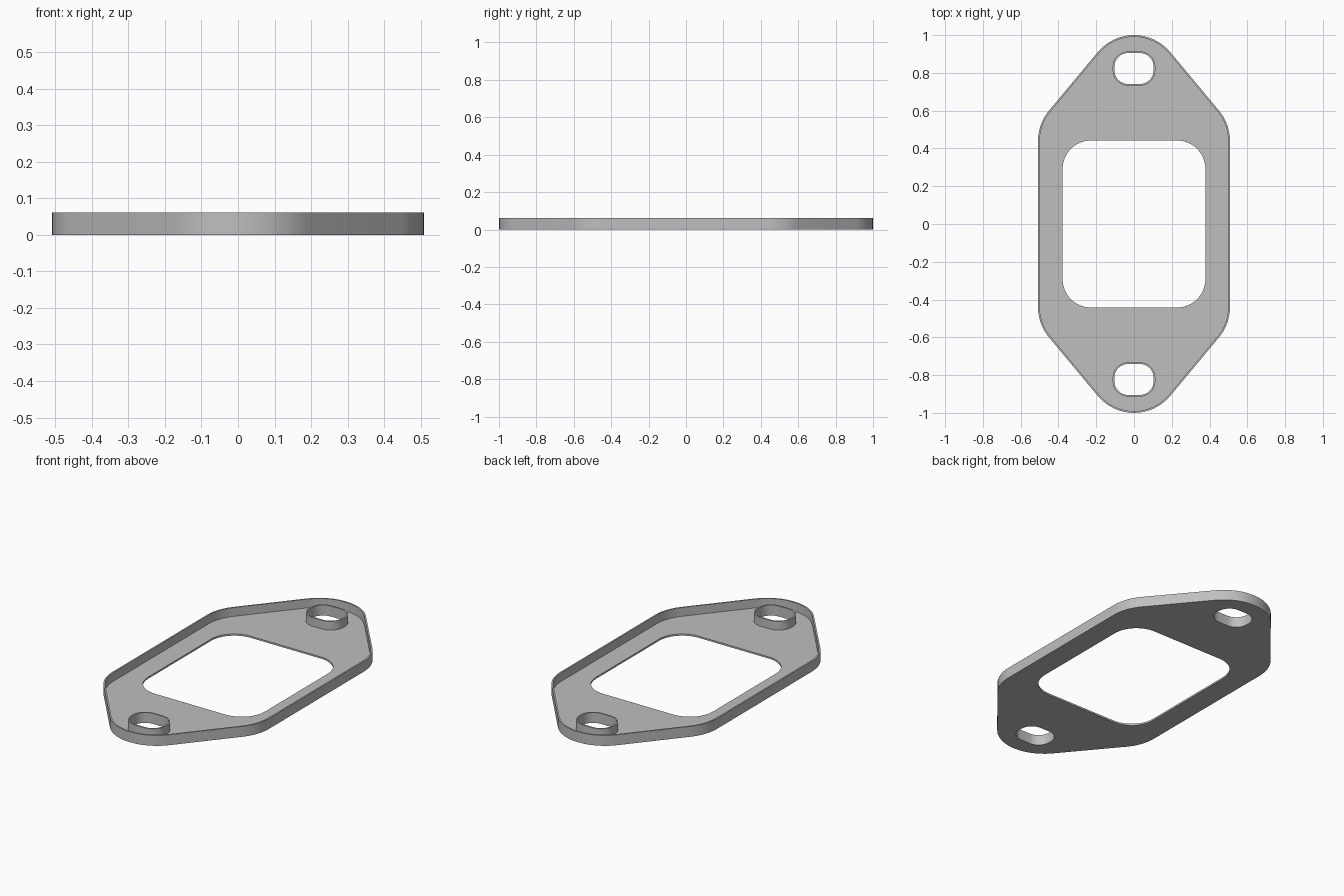
import bpy, bmesh, math
from mathutils import Vector

cube = bpy.data.objects.get("Cube")
if cube:
    bpy.data.objects.remove(cube, do_unlink=True)

HEIGHT, FLOOR, WALL = 0.061, 0.01, 0.009
SLOT_Y = 0.823


def rounded(corners, radius, steps=12):
    """Outline swept by a circle around a convex counter-clockwise polygon."""
    pts = []
    n = len(corners)
    for i, corner in enumerate(corners):
        c = Vector(corner)
        d_in = c - Vector(corners[i - 1])
        d_out = Vector(corners[(i + 1) % n]) - c
        start = math.atan2(-d_in.x, d_in.y)
        end = math.atan2(-d_out.x, d_out.y)
        sweep = (end - start) % math.tau
        for k in range(steps + 1):
            a = start + sweep * k / steps
            pts.append(c + radius * Vector((math.cos(a), math.sin(a))))
    return pts


def box(hx, hy, cy=0.0):
    return [(hx, cy - hy), (hx, cy + hy), (-hx, cy + hy), (-hx, cy - hy)]


bm = bmesh.new()


def loop(pts, z):
    verts = [bm.verts.new((p.x, p.y, z)) for p in pts]
    edges = [bm.edges.new((v, verts[(i + 1) % len(verts)])) for i, v in enumerate(verts)]
    return verts, edges


def strip(a, b):
    """Band of quads between two matching loops."""
    va, vb = a[0], b[0]
    for i in range(len(va)):
        j = (i + 1) % len(va)
        bm.faces.new((va[i], va[j], vb[j], vb[i]))


def fill(loops):
    """Flat face bounded by the first loop, with the others as holes."""
    bmesh.ops.triangle_fill(bm, edges=[e for l in loops for e in l[1]],
                            use_beauty=True, normal=(0, 0, 1))


# Outer rim
body = [(0, -0.75), (0.258, -0.44), (0.258, 0.44),
        (0, 0.75), (-0.258, 0.44), (-0.258, -0.44)]
outer, inner = rounded(body, 0.25), rounded(body, 0.25 - WALL)
rim_base, rim_top = loop(outer, 0), loop(outer, HEIGHT)
rim_in_top, rim_in_floor = loop(inner, HEIGHT), loop(inner, FLOOR)
strip(rim_base, rim_top)
strip(rim_top, rim_in_top)
strip(rim_in_top, rim_in_floor)
under, floor = [rim_base], [rim_in_floor]

# Central window
window = rounded(box(0.228, 0.292), 0.15)
win_low, win_high = loop(window, 0), loop(window, FLOOR)
strip(win_low, win_high)
under.append(win_low)
floor.append(win_high)

# Raised collars around the two bolt slots
for side in (-1, 1):
    core = box(0.031, 0.009, side * SLOT_Y)
    hole, collar = rounded(core, 0.073), rounded(core, 0.073 + WALL)
    hole_low, hole_top = loop(hole, 0), loop(hole, HEIGHT)
    collar_top, collar_floor = loop(collar, HEIGHT), loop(collar, FLOOR)
    strip(hole_low, hole_top)
    strip(hole_top, collar_top)
    strip(collar_top, collar_floor)
    under.append(hole_low)
    floor.append(collar_floor)

# Underside and tray floor
fill(under)
fill(floor)
bmesh.ops.recalc_face_normals(bm, faces=bm.faces[:])

mesh = bpy.data.meshes.new("flange_tray")
bm.to_mesh(mesh)
bm.free()
tray = bpy.data.objects.new("flange_tray", mesh)
bpy.context.collection.objects.link(tray)

# Plain grey material
grey = bpy.data.materials.new("light_grey")
grey.use_nodes = True
colour = (0.52, 0.52, 0.52, 1)
grey.diffuse_color = colour
for node in grey.node_tree.nodes:
    if node.type == "BSDF_PRINCIPLED":
        node.inputs["Base Color"].default_value = colour
mesh.materials.append(grey)

bpy.ops.object.select_all(action="DESELECT")
tray.select_set(True)
bpy.context.view_layer.objects.active = tray
bpy.ops.object.shade_smooth_by_angle(angle=math.radians(30))
